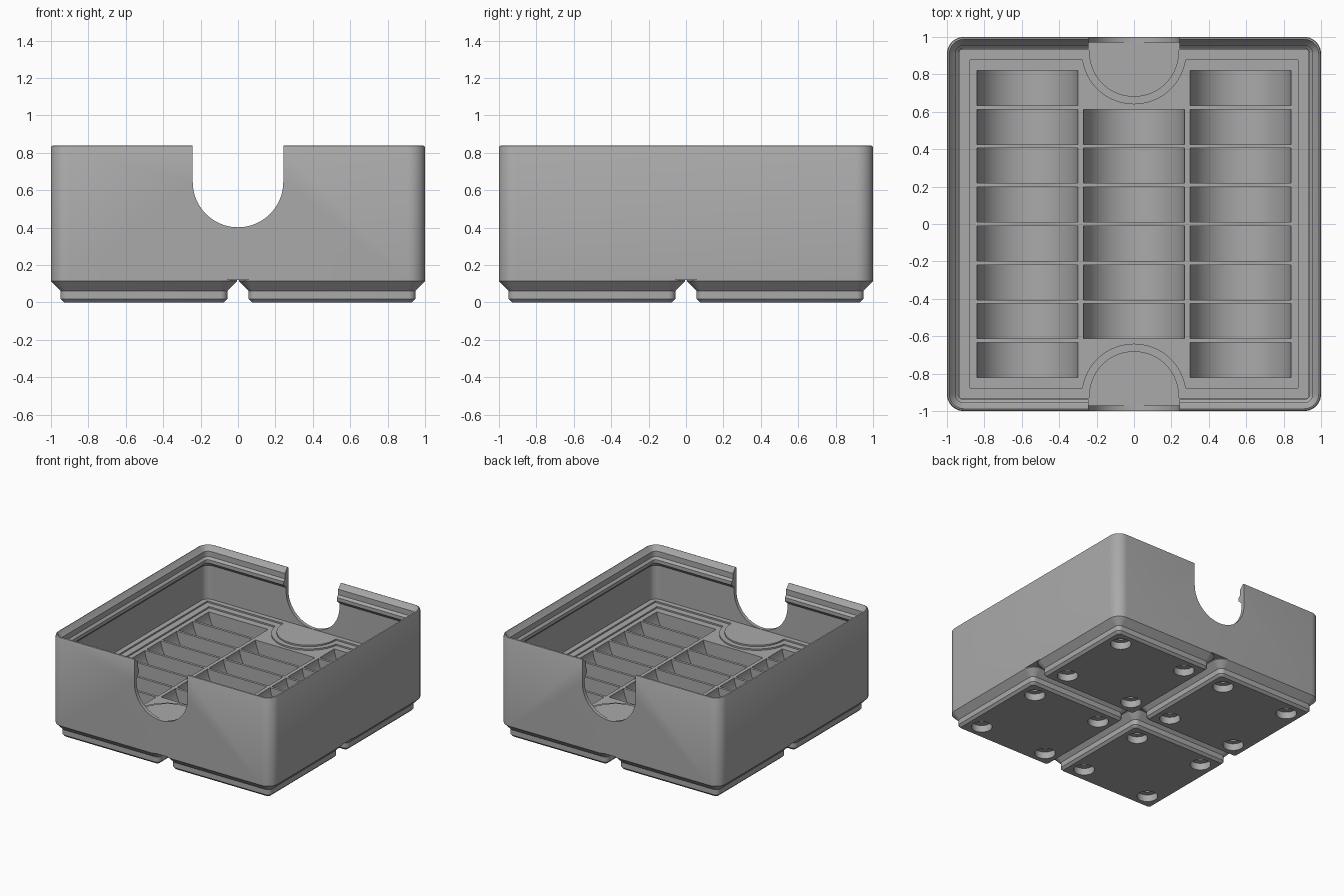
import bpy, bmesh, math
from mathutils import Matrix

cube = bpy.data.objects.get("Cube")
if cube:
    bpy.data.objects.remove(cube, do_unlink=True)

grey = bpy.data.materials.new("matte grey")
grey.use_nodes = True
GREY = (0.40, 0.40, 0.40, 1)
grey.diffuse_color = GREY
grey.node_tree.nodes["Principled BSDF"].inputs["Base Color"].default_value = GREY


def rounded_square(half, radius, steps=10):
    pts = []
    for corner in range(4):
        mid = math.radians(45 + 90 * corner)
        cx = math.copysign(half - radius, math.cos(mid))
        cy = math.copysign(half - radius, math.sin(mid))
        for i in range(steps + 1):
            a = math.radians(90 * corner + 90 * i / steps)
            pts.append((cx + radius * math.cos(a), cy + radius * math.sin(a)))
    return pts


def circle(radius, steps=48):
    return [(radius * math.cos(math.tau * i / steps),
             radius * math.sin(math.tau * i / steps)) for i in range(steps)]


def notched_square(half, radius, centre=0.92, steps=32):
    """Square with a round bite in the +y and -y sides."""
    start = math.asin((half - centre) / radius)
    side = [(half, half)]
    for i in range(steps + 1):
        a = start - (math.pi + 2 * start) * i / steps
        side.append((radius * math.cos(a), centre + radius * math.sin(a)))
    side.append((-half, half))
    return side + [(-x, -y) for x, y in side]


def loft(bm, rings, matrix=Matrix()):
    """Closed solid through (outline, height) rings."""
    loops = [[bm.verts.new(matrix @ Matrix.Translation((x, y, z)).to_translation())
              for x, y in outline] for outline, z in rings]
    for low, high in zip(loops, loops[1:]):
        for i in range(len(low)):
            j = (i + 1) % len(low)
            bm.faces.new((low[i], low[j], high[j], high[i]))
    bm.faces.new(loops[0][::-1])
    bm.faces.new(loops[-1])


def finish(name, bm):
    bmesh.ops.recalc_face_normals(bm, faces=bm.faces[:])
    mesh = bpy.data.meshes.new(name)
    bm.to_mesh(mesh)
    bm.free()
    mesh.materials.append(grey)
    obj = bpy.data.objects.new(name, mesh)
    bpy.context.collection.objects.link(obj)
    return obj


def activate(obj):
    bpy.ops.object.select_all(action='DESELECT')
    obj.select_set(True)
    bpy.context.view_layer.objects.active = obj


def cut(obj, bm):
    cutter = finish("cutter", bm)
    cutter.hide_render = True
    mod = obj.modifiers.new("cut", 'BOOLEAN')
    mod.operation, mod.solver, mod.object = 'DIFFERENCE', 'EXACT', cutter
    activate(obj)
    bpy.ops.object.modifier_apply(modifier=mod.name)
    bpy.data.objects.remove(cutter, do_unlink=True)


def smooth(obj):
    activate(obj)
    bpy.ops.object.shade_smooth_by_angle(angle=math.radians(30))


# Box body: outer wall, stacking lip, inner wall and floor in one profile
LEDGE, RING, PLATE = 0.40, 0.388, 0.376
profile = [(1.0, 0.12), (1.0, 0.828), (0.996, 0.836), (0.988, 0.84),
           (0.984, 0.832), (0.955, 0.80), (0.955, 0.755), (0.938, 0.738),
           (0.938, 0.71), (0.971, 0.677), (0.971, LEDGE)]
bm = bmesh.new()
loft(bm, [(rounded_square(h, h - 0.91), z) for h, z in profile])
body = finish("box_body", bm)

# Stepped tray in the floor, leaving round thumb rests front and back
for half, radius, depth in ((0.93, 0.24, RING), (0.877, 0.28, PLATE)):
    bm = bmesh.new()
    outline = notched_square(half, radius)
    loft(bm, [(outline, depth), (outline, 0.5)])
    cut(body, bm)

# Rounded coin slots: eight rows outside, six in the middle
bm = bmesh.new()
lay_along_y = Matrix.Rotation(math.pi / 2, 4, 'X')
for x, rows in ((-0.57, 8), (0, 6), (0.57, 8)):
    for row in range(rows):
        y = (row - (rows - 1) / 2) * 0.2077
        place = Matrix.Translation((x, y, 0.401)) @ lay_along_y
        loft(bm, [(circle(0.271, 64), -0.0935), (circle(0.271, 64), 0.0935)], place)
cut(body, bm)

# U-shaped finger openings through the front and back walls
bm = bmesh.new()
arc = [(0.242 * math.cos(a), 0.242 * math.sin(a))
       for a in (math.pi * (1 + i / 40) for i in range(41))]
u_shape = arc + [(0.242, 0.4), (-0.242, 0.4)]
loft(bm, [(u_shape, -1.1), (u_shape, 1.1)],
     Matrix.Translation((0, 0, 0.644)) @ lay_along_y)
cut(body, bm)
smooth(body)

# Four stepped feet, each with four stepped magnet holes
foot_profile = [(0.427, 0.019, 0), (0.446, 0.038, 0.019),
                (0.446, 0.038, 0.062), (0.497, 0.09, 0.114), (0.497, 0.09, 0.12)]
hole_profile = [(0.078, -0.02), (0.078, 0.057), (0.036, 0.057), (0.036, 0.11)]
for side_x, x_name in ((1, "left"), (-1, "right")):
    for side_y, y_name in ((1, "back"), (-1, "front")):
        centre = Matrix.Translation((0.503 * side_x, 0.503 * side_y, 0))
        bm = bmesh.new()
        loft(bm, [(rounded_square(h, r), z) for h, r, z in foot_profile], centre)
        foot = finish(f"{y_name}_{x_name}_foot", bm)
        bm = bmesh.new()
        for dx in (-0.311, 0.311):
            for dy in (-0.311, 0.311):
                loft(bm, [(circle(r, 32), z) for r, z in hole_profile],
                     centre @ Matrix.Translation((dx, dy, 0)))
        cut(foot, bm)
        smooth(foot)
